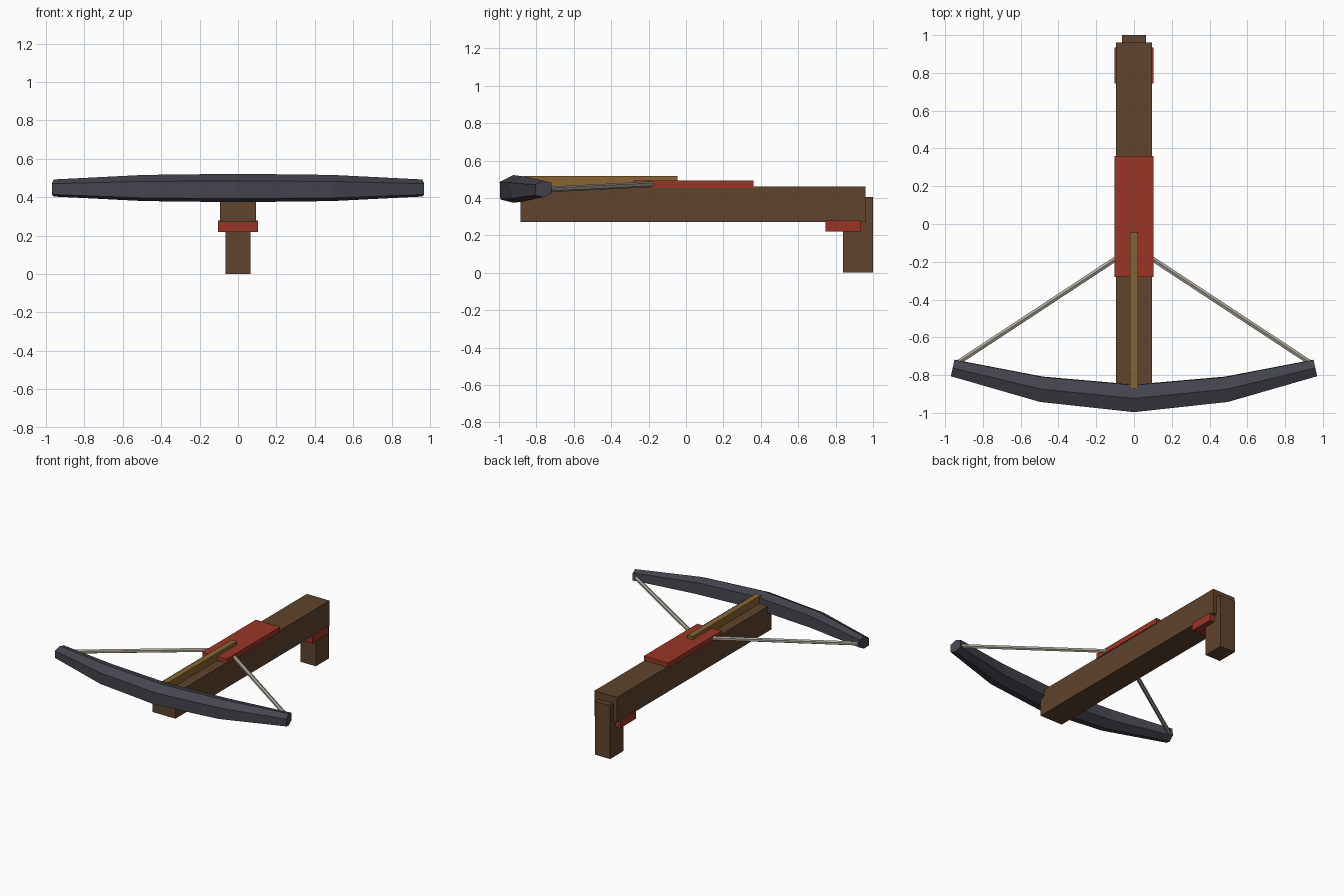
import bpy, bmesh
from mathutils import Vector

cube = bpy.data.objects.get("Cube")
if cube:
    bpy.data.objects.remove(cube, do_unlink=True)


def material(name, rgb):
    m = bpy.data.materials.new(name)
    m.use_nodes = True
    m.diffuse_color = (*rgb, 1)
    m.node_tree.nodes["Principled BSDF"].inputs["Base Color"].default_value = (*rgb, 1)
    return m


wood = material("dark wood", (0.115, 0.057, 0.026))
red = material("red paint", (0.32, 0.036, 0.018))
steel = material("dark steel", (0.06, 0.06, 0.078))
brass = material("golden wood", (0.25, 0.13, 0.033))
cord = material("pale cord", (0.42, 0.39, 0.33))


def add_object(name, bm, mat):
    bmesh.ops.recalc_face_normals(bm, faces=bm.faces)
    mesh = bpy.data.meshes.new(name)
    bm.to_mesh(mesh)
    bm.free()
    mesh.materials.append(mat)
    obj = bpy.data.objects.new(name, mesh)
    bpy.context.collection.objects.link(obj)
    return obj


def box(name, half_width, y0, y1, z0, z1, mat):
    bm = bmesh.new()
    bmesh.ops.create_cube(bm, size=1)
    for v in bm.verts:
        v.co.x *= 2 * half_width
        v.co.y = y1 if v.co.y > 0 else y0
        v.co.z = z1 if v.co.z > 0 else z0
    return add_object(name, bm, mat)


# Stock, grip and fittings
box("stock", 0.095, -0.885, 0.96, 0.27, 0.46, wood)
box("grip", 0.064, 0.84, 1.0, 0.0, 0.405, wood)
box("trigger_block", 0.104, 0.745, 0.935, 0.22, 0.28, red)
box("top_plate", 0.102, -0.28, 0.36, 0.452, 0.492, red)
box("bolt_rail", 0.022, -0.87, -0.045, 0.455, 0.517, brass)

# Bow limbs: six-sided section tapering towards the swept-back tips
section = [(0, 0.074), (-0.073, 0.037), (-0.07, -0.056),
           (0, -0.074), (0.073, -0.037), (0.07, 0.056)]
half = [(0.49, -0.875, 0.92, 0.1), (0.96, -0.762, 0.6, 0.22)]
stations = [(-x, y, s, -t) for x, y, s, t in reversed(half)] + [(0, -0.923, 1, 0)] + half
bm = bmesh.new()
rings = [[bm.verts.new((x - t * s * u, y + s * u, 0.448 + s * w)) for u, w in section]
         for x, y, s, t in stations]
for a, b in zip(rings, rings[1:]):
    for i in range(6):
        j = (i + 1) % 6
        bm.faces.new((a[i], a[j], b[j], b[i]))
bm.faces.new(rings[0])
bm.faces.new(rings[-1])
add_object("bow", bm, steel)

# Bowstring halves running from each tip under the top plate
for side, label in ((1, "left"), (-1, "right")):
    start = Vector((side * 0.945, -0.742, 0.445))
    end = Vector((side * 0.06, -0.16, 0.474))
    bm = bmesh.new()
    bmesh.ops.create_cone(bm, cap_ends=True, segments=6, radius1=0.015,
                          radius2=0.015, depth=(end - start).length)
    string = add_object(label + "_string", bm, cord)
    string.location = (start + end) / 2
    string.rotation_mode = 'QUATERNION'
    string.rotation_quaternion = (end - start).to_track_quat('Z', 'Y')
